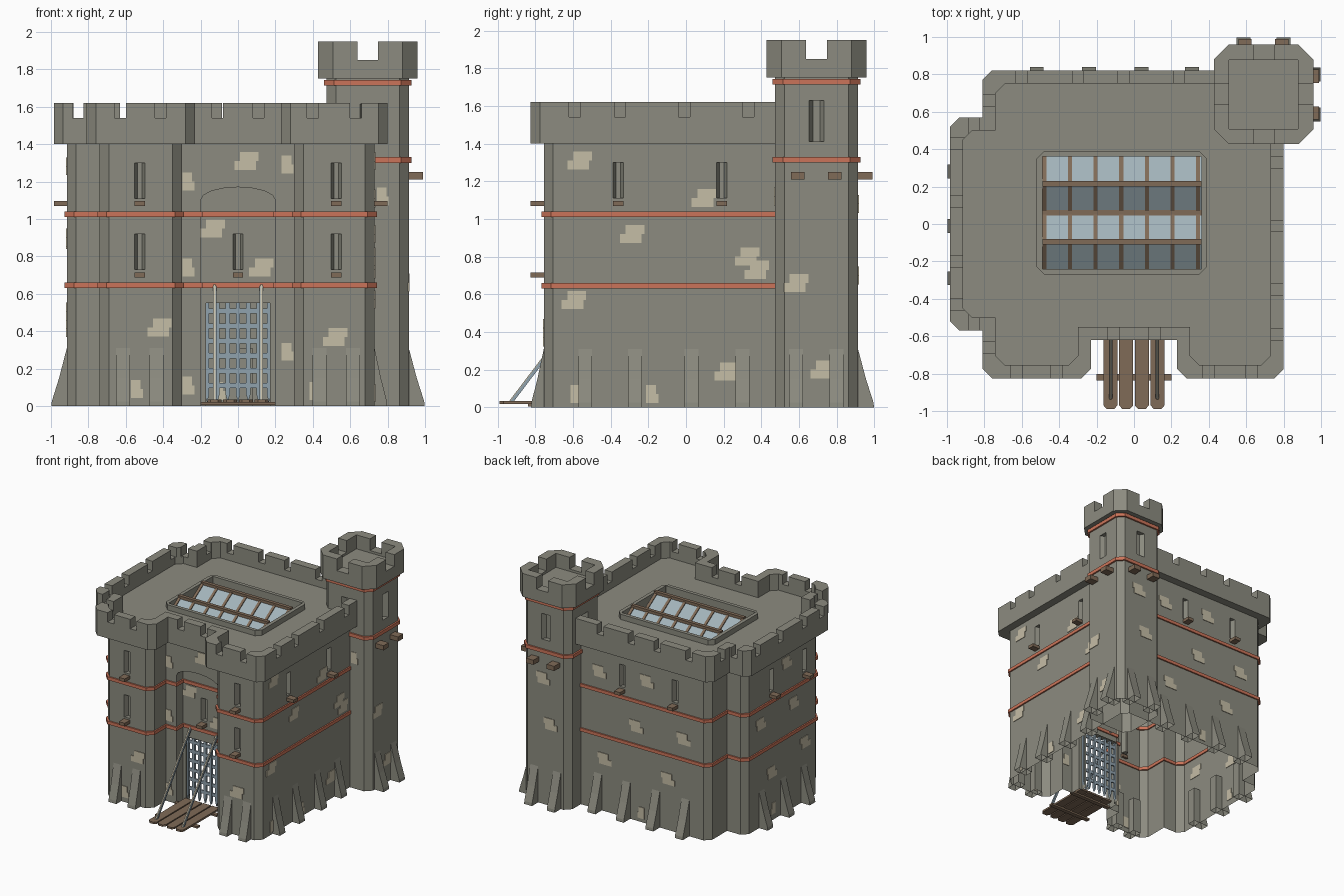
import bpy, bmesh, math, random

if "Cube" in bpy.data.objects:
    bpy.data.objects.remove(bpy.data.objects["Cube"])

random.seed(4)


def material(name, *rgb):
    m = bpy.data.materials.new(name)
    m.diffuse_color = (*rgb, 1)
    m.use_nodes = True
    m.node_tree.nodes["Principled BSDF"].inputs["Base Color"].default_value = m.diffuse_color
    return m


STONE = material("grey_stone", .262, .26, .215)
BRICK = material("pale_brick", .56, .51, .38)
RED = material("red_trim", .60, .175, .10)
WOOD = material("brown_wood", .215, .145, .095)
GLASS = material("pale_glass", .36, .45, .49)
STEEL = material("blue_steel", .28, .36, .42)

# Coordinate maps: u along the wall, d outwards, z up
SIDE = {'F': lambda u, d, z: (u, -d, z), 'B': lambda u, d, z: (u, d, z),
        'R': lambda u, d, z: (d, u, z), 'L': lambda u, d, z: (-d, u, z)}


def prism(bm, pts, a, b, f=lambda p, q, w: (p, q, w)):
    lo = [bm.verts.new(f(p, q, a)) for p, q in pts]
    hi = [bm.verts.new(f(p, q, b)) for p, q in pts]
    bm.faces.new(lo)
    bm.faces.new(hi[::-1])
    for i in range(len(pts)):
        j = (i + 1) % len(pts)
        bm.faces.new((lo[i], hi[i], hi[j], lo[j]))


def box(bm, x0, x1, y0, y1, z0, z1):
    prism(bm, [(x0, y0), (x1, y0), (x1, y1), (x0, y1)], z0, z1)


def wall_box(bm, s, u0, u1, d0, d1, z0, z1):
    prism(bm, [(u0, d0), (u1, d0), (u1, d1), (u0, d1)], z0, z1, SIDE[s])


def ring(bm, outer, inner, z0, z1):
    loops = [[bm.verts.new((x, y, z)) for x, y in pts]
             for pts, z in ((outer, z0), (outer, z1), (inner, z1), (inner, z0))]
    n = len(outer)
    for k in range(4):
        a, b = loops[k], loops[(k + 1) % 4]
        for i in range(n):
            j = (i + 1) % n
            bm.faces.new((a[i], a[j], b[j], b[i]))


def finish(name, bm, mat):
    bmesh.ops.recalc_face_normals(bm, faces=bm.faces[:])
    me = bpy.data.meshes.new(name)
    bm.to_mesh(me)
    bm.free()
    me.materials.append(mat)
    ob = bpy.data.objects.new(name, me)
    bpy.context.collection.objects.link(ob)
    return ob


def cut(ob, bm):
    cutter = finish("cutter", bm, STONE)
    cutter.hide_render = True
    mod = ob.modifiers.new("cut", 'BOOLEAN')
    mod.operation, mod.solver, mod.object = 'DIFFERENCE', 'EXACT', cutter
    deps = bpy.context.evaluated_depsgraph_get()
    me = bpy.data.meshes.new_from_object(ob.evaluated_get(deps))
    ob.modifiers.clear()
    ob.data = me
    bpy.data.objects.remove(cutter)


def open_faces(ob, test):
    """Delete the faces whose vertices all pass the test, leaving a shell."""
    bm = bmesh.new()
    bm.from_mesh(ob.data)
    dead = [f for f in bm.faces if all(test(v.co) for v in f.verts)]
    bmesh.ops.delete(bm, geom=dead, context='FACES')
    bm.to_mesh(ob.data)
    bm.free()


def outline(o, recess=False):
    """Keep plan, outset by o from the wall face."""
    L, R, F, B, W, Y, n, c = -.74 - o, .73 + o, -.755 - o, .75 + o, -.915 - o, .5 + o, .3 - o, .05
    ny = -.55 - o
    mid = [(-.2 + o, ny), (-.2 + o, -.46 - o), (.2 - o, -.46 - o), (.2 - o, ny)] if recess else []
    return [(L + c, F), (-n - c, F), (-n, F + c), (-n, ny), *mid, (n, ny), (n, F + c), (n + c, F),
            (R - c, F), (R, F + c), (R, B - c), (R - c, B), (L + c, B), (L, B - c), (L, Y),
            (W + c, Y), (W, Y - c), (W, c - Y), (W + c, -Y), (L, -Y), (L, F + c)]


def octagon(x0, x1, y0, y1, c):
    return [(x0 + c, y0), (x1 - c, y0), (x1, y0 + c), (x1, y1 - c),
            (x1 - c, y1), (x0 + c, y1), (x0, y1 - c), (x0, y0 + c)]


def tower_plan(h, c):
    return octagon(.693 - h, .693 + h, .693 - h, .693 + h, c)


def niche(bm, s, u, d, z0, z1, w):
    prism(bm, [(u - w, d + .01), (u + w, d + .01), (u + w * .4, d - .04), (u - w * .4, d - .04)],
          z0, z1, SIDE[s])


# Keep walls: open shell with arched recess, gate and window niches
bm = bmesh.new()
prism(bm, outline(0), 0, 1.4)
keep = finish("keep_walls", bm, STONE)
arch = [(-.2, -.1), (.2, -.1)] + [(.2 * math.cos(math.pi * i / 8), 1.1 + .07 * math.sin(math.pi * i / 8))
                                  for i in range(9)]
bm = bmesh.new()
prism(bm, arch, -.6, -.46, lambda p, q, w: (p, w, q))
cut(keep, bm)
bm = bmesh.new()
box(bm, -.17, .17, -.5, -.41, -.1, .55)
cut(keep, bm)
windows = [('F', u, .755, z) for u in (-.525, .525) for z in (.73, 1.11)] + [('F', 0, .46, .73)]
windows += [('R', u, .73, 1.11) for u in (-.36, .19)] + [('B', u, .75, 1.11) for u in (-.42, .08)]
windows += [('L', u, .915, 1.11) for u in (-.3, .15)]
bm, sills = bmesh.new(), bmesh.new()
for s, u, d, z in windows:
    niche(bm, s, u, d, z, z + .19, .031)
    wall_box(sills, s, u - .028, u + .028, d - .02, d + .07, z - .042, z - .015)
cut(keep, bm)
open_faces(keep, lambda v: v.z < .001)
open_faces(keep, lambda v: v.z > 1.399)
open_faces(keep, lambda v: abs(v.y + .41) < .001 and abs(v.x) < .18 and v.z < .56)
for u in (.593, .79):
    for s in 'RB':
        wall_box(sills, s, u - .035, u + .035, .89, .99, 1.21, 1.25)
finish("wooden_sills", sills, WOOD)

# Roof slab with crenellated parapet and skylight hole
bm = bmesh.new()
prism(bm, outline(.07), 1.4, 1.62)
parapet = finish("roof_parapet", bm, STONE)
bm = bmesh.new()
prism(bm, outline(0), 1.48, 1.7)
cut(parapet, bm)
bm = bmesh.new()
box(bm, -.49, .36, -.24, .36, 1.3, 1.5)
gaps = [('F', u, .785) for u in (-.63, -.415, .4, .63)] + [('F', u, .585) for u in (-.11, .11)]
gaps += [('R', u, .765) for u in (-.59, -.35, -.01, .33)] + [('B', u, .785) for u in (-.6, -.3, -.055, .24)]
gaps += [('L', u, .95) for u in (-.43, -.2, .12, .43)] + [('L', u, .775) for u in (-.66, .66)]
gaps += [(s, -.855, .535) for s in 'FB']
for s, u, d in gaps:
    wall_box(bm, s, u - .03, u + .03, d - .05, d + .05, 1.54, 1.7)
cut(parapet, bm)

# Skylight: raised rim, two glass gables, wooden bars
bm = bmesh.new()
ring(bm, octagon(-.52, .39, -.27, .39, .04), octagon(-.49, .36, -.24, .36, .001), 1.47, 1.525)
finish("skylight_rim", bm, STONE)
glass, bars = bmesh.new(), bmesh.new()
ys, zs = (.36, .215, .06, -.095, -.24), (1.42, 1.52, 1.42, 1.52, 1.42)
along_x = lambda p, q, w: (w, p, q)
for k in range(4):
    for b, t0, t1, spans in ((glass, 0, .006, [(-.49, .36)]),
                             (bars, -.01, .014, [(-.49 + .137 * i, -.468 + .137 * i) for i in range(7)])):
        prof = [(ys[k], zs[k] + t0), (ys[k + 1], zs[k + 1] + t0),
                (ys[k + 1], zs[k + 1] + t1), (ys[k], zs[k] + t1)]
        for a, c in spans:
            prism(b, prof, a, c, along_x)
for k in (1, 2, 3):
    box(bars, -.49, .36, ys[k] - .015, ys[k] + .015, zs[k] - .01, zs[k] + .02)
finish("skylight_glass", glass, GLASS)
finish("skylight_bars", bars, WOOD)

# Corner tower with its own battlements
bm = bmesh.new()
prism(bm, tower_plan(.22, .05), 0, 1.76)
tower = finish("corner_tower", bm, STONE)
bm = bmesh.new()
for s, d in (('F', -.473), ('R', .913), ('B', .913), ('L', -.473)):
    niche(bm, s, .693, d, 1.41, 1.63 if d > 0 else 1.615, .046)
cut(tower, bm)
open_faces(tower, lambda v: v.z < .001)
bm = bmesh.new()
prism(bm, tower_plan(.266, .08), 1.75, 1.95)
top = finish("tower_battlement", bm, STONE)
for b in ((.508, .878, .508, .878, 1.83, 2.1), (.638, .748, .3, 1.1, 1.85, 2.1),
          (.3, 1.1, .638, .748, 1.85, 2.1)):
    bm = bmesh.new()
    box(bm, *b)
    cut(top, bm)

# Red string courses
bm = bmesh.new()
for z in (.645, 1.025):
    ring(bm, outline(.012, True), outline(-.01, True), z - .014, z + .014)
for z in (1.315, 1.728):
    ring(bm, tower_plan(.234, .055), tower_plan(.212, .05), z - .015, z + .015)
finish("red_bands", bm, RED)

# Flared buttresses round the base: side, position, wall distance, reach
feet = [('F', u, .755, .068) for u in (-.615, -.435, .435, .615)]
feet += [('R', u, .73, .068) for u in (-.535, -.27, .03, .30)]
feet += [('L', u, .915, .083) for u in (-.29, -.01, .28)] + [('B', u, .75, .09) for u in (-.52, -.24, .04, .31)]
feet += [(s, u, .913, .085) for s in 'RB' for u in (.585, .80)]
bm = bmesh.new()
for s, u, d, r in feet:
    prism(bm, [(d - .06, 0), (d + r, 0), (d + r * .97, .025), (d + r * .5, .15), (d, .31), (d - .06, .31)],
          u - .037, u + .037, lambda p, q, w: SIDE[s](w, p, q))
open_faces(finish("buttresses", bm, STONE), lambda v: v.z < .001)

# Pale exposed bricks: wide and narrow clusters
wide = [('F', .755, -.415, .42), ('F', .755, .525, .37), ('F', .55, .05, 1.31), ('F', .46, -.13, .95),
        ('F', .46, .13, .74), ('R', .73, -.56, 1.31), ('R', .73, -.28, .92), ('R', .73, .1, 1.11),
        ('R', .73, .33, .8), ('R', .73, .38, .73), ('R', .73, -.59, .57), ('R', .913, .59, .66),
        ('R', .913, .73, .2), ('R', .73, .22, .19)]
wide += [('B', .75, u, z + random.uniform(-.06, .06)) for u, z in
         ((-.5, .85), (-.15, 1.27), (.3, 1.2), (-.05, .85), (.25, .5), (-.35, .45))]
wide += [('L', .915, u, z + random.uniform(-.06, .06)) for u, z in
         ((-.15, .85), (.3, .85), (-.05, 1.25), (.15, .45), (-.3, .5))]
wide += [('B', .913, .65, .7), ('B', .913, .72, 1.08)]
slim = [('F', .755, -.54, .09), ('F', .755, .415, .08), ('F', .55, -.265, .11), ('F', .55, -.265, .74),
        ('F', .55, -.265, 1.2), ('F', .55, .265, 1.29), ('F', .55, .265, .29), ('R', .73, -.58, .07),
        ('R', .73, -.18, .07), ('F', -.473, .775, 1.12), ('B', .75, -.1, .08), ('L', .915, .13, .1)]
bm = bmesh.new()
for group, rows in ((wide, ((-.04, .06), (-.07, .045))), (slim, ((-.032, .02), (-.032, .033)))):
    for s, d, u, z in group:
        for (a, b), z0 in zip(rows, (z, z - .048)):
            wall_box(bm, s, u + a, u + b, d - .004, d + .005, z0, z0 + .048)
finish("pale_bricks", bm, BRICK)

# Portcullis with pointed feet
bm = bmesh.new()
for i in range(7):
    x = -.165 + .055 * i
    prism(bm, [(x - .011, .55), (x - .011, .06), (x, .02), (x + .011, .06), (x + .011, .55)],
          -.45, -.43, lambda p, q, w: (p, w, q))
for j in range(6):
    box(bm, -.175, .175, -.446, -.434, .095 + .08 * j, .122 + .08 * j)
finish("portcullis", bm, STEEL)

# Drawbridge planks, cross beams and lifting rods
bm = bmesh.new()
for i in range(4):
    x = -.126 + .084 * i
    prism(bm, [(x - .037, -.48), (x - .037, -.97), (x - .02, -.99), (x + .02, -.99),
               (x + .037, -.97), (x + .037, -.48)], .018, .034)
for y in (-.82, -.56):
    box(bm, -.2, .2, y - .018, y + .018, .004, .02)
finish("drawbridge", bm, WOOD)
for name, mat, a, b, g in (("lifting_rods", STEEL, .116, .134, 0), ("rod_ropes", BRICK, .120, .130, .006)):
    bm = bmesh.new()
    rod = [(-.935 - g, .03), (-.915, .03), (-.445, .65), (-.465 - g, .65)]
    for m in (-1, 1):
        prism(bm, rod, m * a, m * b, along_x)
    finish(name, bm, mat)
